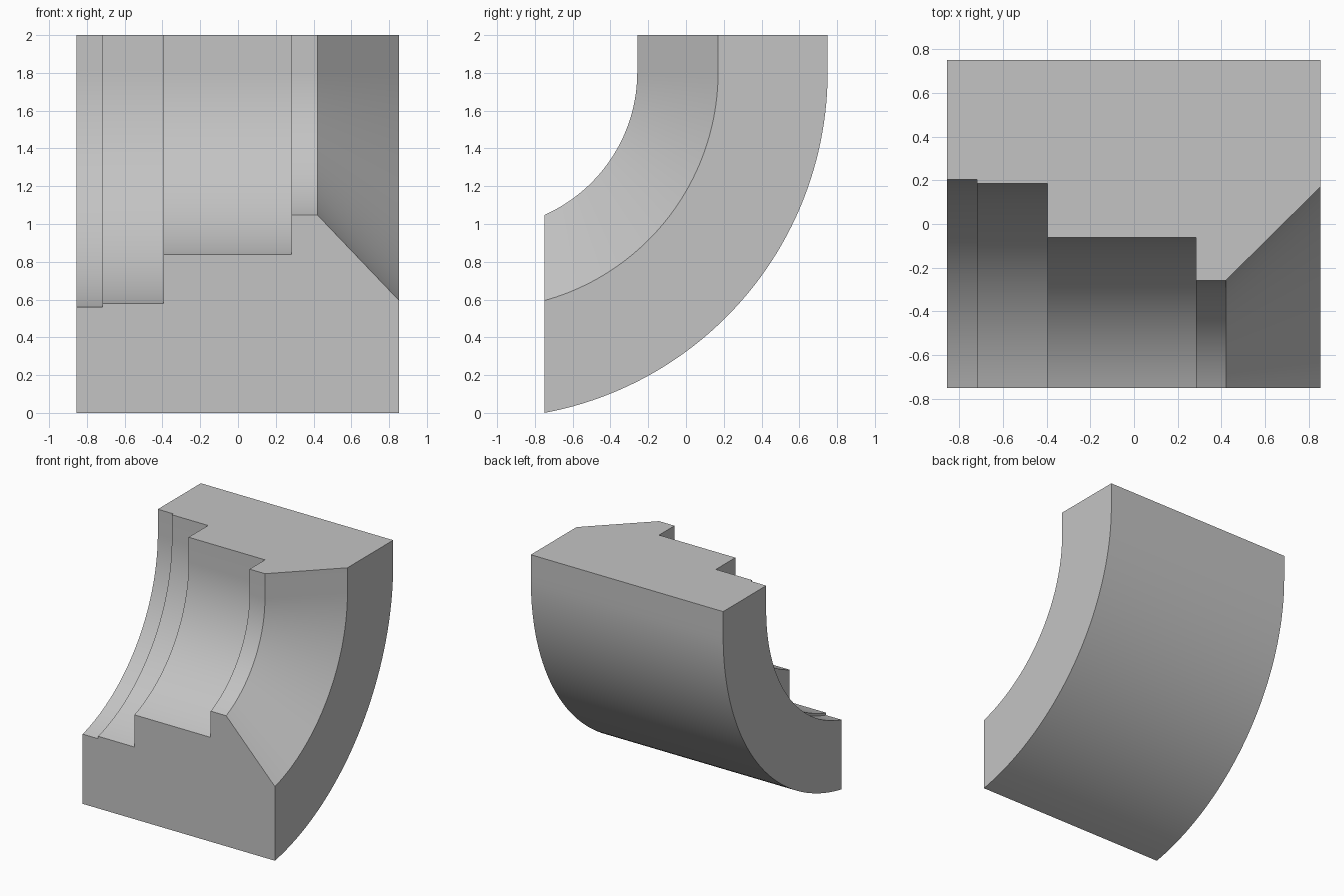
import bpy, bmesh, math

cube = bpy.data.objects.get("Cube")
if cube:
    bpy.data.objects.remove(cube, do_unlink=True)

# One plain grey finish
grey = bpy.data.materials.new("plain_grey")
grey.use_nodes = True
colour = (0.55, 0.55, 0.55, 1)
grey.diffuse_color = colour
grey.node_tree.nodes["Principled BSDF"].inputs["Base Color"].default_value = colour

# Swept section: (x, y at the top end), outer wall first, then the stepped bore
TOP, FRONT = 2.0, -0.75
AXIS_Y, AXIS_Z = -1.085, 1.804
STEPS = 48
section = [(-0.855, 0.75), (0.853, 0.75), (0.853, 0.17), (0.42, -0.258),
           (0.283, -0.258), (0.283, -0.062), (-0.395, -0.062),
           (-0.395, 0.185), (-0.717, 0.185), (-0.717, 0.204), (-0.855, 0.204)]


def sweep_point(x, y, step):
    """Point on the arc about the x axis, ending on the flat front plane."""
    radius = y - AXIS_Y
    angle = math.acos((FRONT - AXIS_Y) / radius) * step / STEPS
    return (x, AXIS_Y + radius * math.cos(angle), AXIS_Z - radius * math.sin(angle))


bm = bmesh.new()
# Short straight end, then the arc
rings = [[bm.verts.new((x, y, TOP)) for x, y in section]]
for step in range(STEPS + 1):
    rings.append([bm.verts.new(sweep_point(x, y, step)) for x, y in section])

# Skin between neighbouring rings, and the two flat ends
count = len(section)
for a, b in zip(rings, rings[1:]):
    for i in range(count):
        j = (i + 1) % count
        bm.faces.new((a[i], a[j], b[j], b[i]))
bm.faces.new(rings[0])
bm.faces.new(rings[-1])
bmesh.ops.recalc_face_normals(bm, faces=bm.faces)

mesh = bpy.data.meshes.new("curved_block")
bm.to_mesh(mesh)
bm.free()
mesh.materials.append(grey)
block = bpy.data.objects.new("curved_block", mesh)
bpy.context.collection.objects.link(block)

# Smooth arcs with crisp step edges
bpy.ops.object.select_all(action='DESELECT')
block.select_set(True)
bpy.context.view_layer.objects.active = block
bpy.ops.object.shade_smooth_by_angle(angle=math.radians(30))
